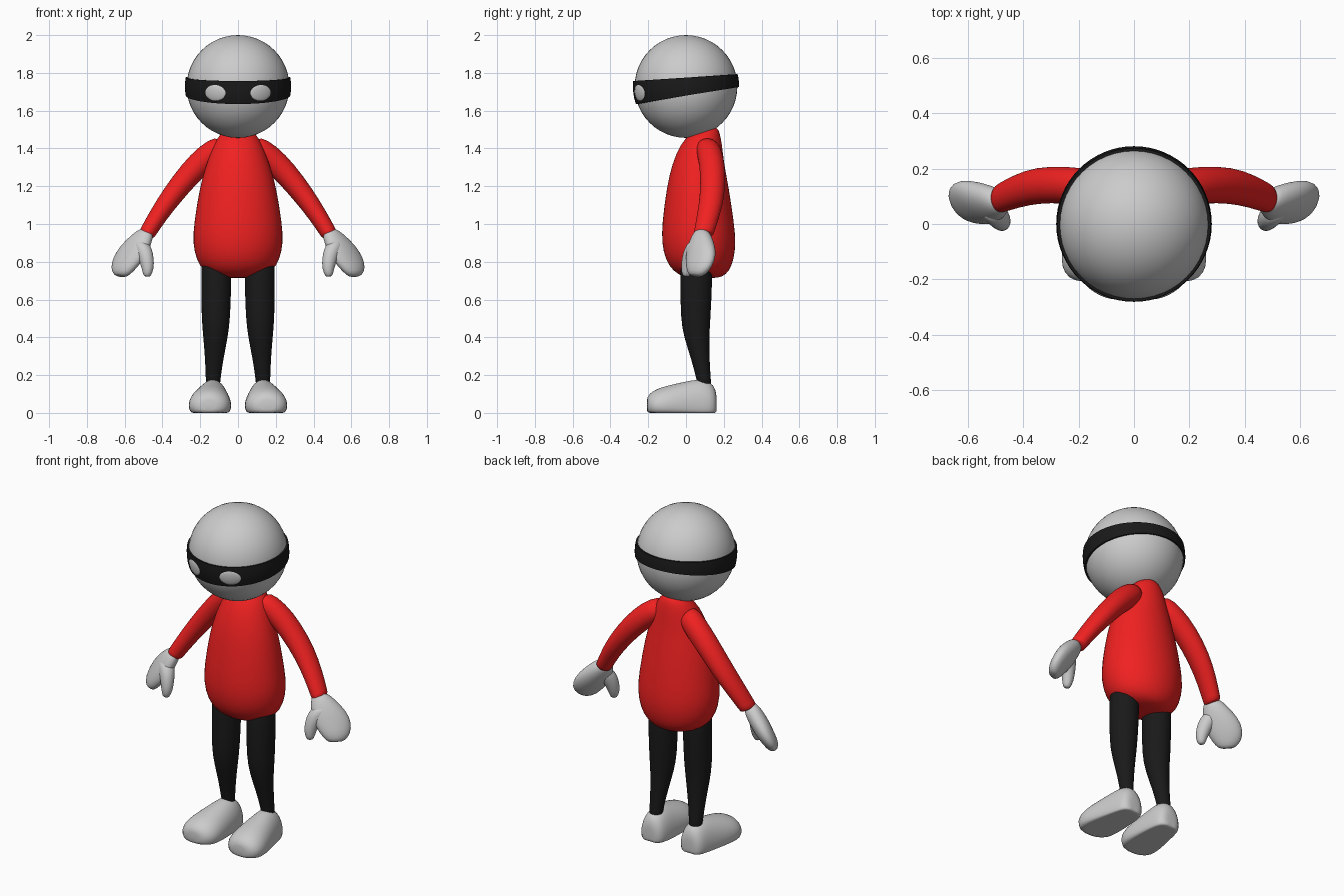
import bpy, bmesh
from math import sin, cos, pi, sqrt, radians
from mathutils import Vector

if "Cube" in bpy.data.objects:
    bpy.data.objects.remove(bpy.data.objects["Cube"])

HEAD = Vector((0, 0, 1.728))
R = 0.272


def material(name, color):
    m = bpy.data.materials.new(name)
    m.diffuse_color = color
    m.use_nodes = True
    m.node_tree.nodes["Principled BSDF"].inputs["Base Color"].default_value = m.diffuse_color
    return m


RED = material("red_cloth", (0.88, 0.015, 0.015, 1))
BLACK = material("black_cloth", (0.01, 0.01, 0.01, 1))


def finish(name, bm, mat=None, mirror=False, subdiv=0):
    bmesh.ops.recalc_face_normals(bm, faces=bm.faces)
    for f in bm.faces:
        f.smooth = True
    me = bpy.data.meshes.new(name)
    bm.to_mesh(me)
    bm.free()
    ob = bpy.data.objects.new(name, me)
    bpy.context.collection.objects.link(ob)
    if mat:
        me.materials.append(mat)
    if mirror:
        ob.modifiers.new("mirror", 'MIRROR').use_mirror_merge = False
    if subdiv:
        s = ob.modifiers.new("smooth", 'SUBSURF')
        s.levels = s.render_levels = subdiv
    return ob


def loft(bm, rings, u, v=None, n=24, floor=None):
    """Skin elliptical rings (centre, half size along u, half size along v)."""
    u = Vector(u).normalized()
    pts = [Vector(r[0]) for r in rings]
    loops = []
    for i, (c, a, b) in enumerate(rings):
        t = pts[min(i + 1, len(pts) - 1)] - pts[max(i - 1, 0)]
        w = Vector(v) if v else t.cross(u).normalized()
        loop = []
        for k in range(n):
            p = pts[i] + u * a * cos(2 * pi * k / n) + w * b * sin(2 * pi * k / n)
            if floor is not None:
                p.z = max(p.z, floor)
            loop.append(bm.verts.new(p))
        loops.append(loop)
    for A, B in zip(loops, loops[1:]):
        for k in range(n):
            bm.faces.new((A[k], A[(k + 1) % n], B[(k + 1) % n], B[k]))
    for loop in (loops[0], loops[-1]):
        mid = bm.verts.new(sum((q.co for q in loop), Vector()) / n)
        for k in range(n):
            bm.faces.new((loop[k], loop[(k + 1) % n], mid))


# Head
bm = bmesh.new()
bmesh.ops.create_uvsphere(bm, u_segments=48, v_segments=24, radius=R)
bmesh.ops.translate(bm, verts=bm.verts, vec=HEAD)
finish("head", bm)

# Mask band: tall at the front, narrow and higher at the back
bm = bmesh.new()
N, loops = 64, []
for i in range(N):
    a = 2 * pi * i / N
    back = sin(a)
    top, bot = 1.775 + 0.018 * back, 1.68 - 0.045 * -back
    zs = [bot + (top - bot) * k / 4 for k in range(5)]
    sec = [(z, 0.281) for z in zs] + [(top, 0.258), (bot, 0.258)]
    loop = []
    for z, r in sec:
        h = sqrt(r * r - (z - HEAD.z) ** 2)
        loop.append(bm.verts.new((h * cos(a), h * sin(a), z)))
    loops.append(loop)
for i in range(N):
    A, B = loops[i], loops[(i + 1) % N]
    for k in range(7):
        bm.faces.new((A[k], B[k], B[(k + 1) % 7], A[(k + 1) % 7]))
band = finish("mask_band", bm, BLACK)
bpy.context.view_layer.objects.active = band
band.select_set(True)
bpy.ops.object.shade_smooth_by_angle(angle=radians(35))
band.select_set(False)

# Eyes: thin oval pads wrapped on the head
bm = bmesh.new()
bmesh.ops.create_uvsphere(bm, u_segments=32, v_segments=12, radius=1)
for p in bm.verts:
    az, el = radians(26 + 12.6 * p.co.x), radians(-7 + 8.8 * p.co.y)
    r = 0.28 + 0.006 * p.co.z
    p.co = HEAD + r * Vector((sin(az) * cos(el), -cos(az) * cos(el), sin(el)))
finish("eyes", bm, mirror=True)

# Torso: z, y centre, half depth, half width
bm = bmesh.new()
torso = [(.714, .09, .06, .06), (.72, .09, .105, .12), (.75, .08, .15, .185),
         (.81, .072, .183, .223), (.9, .068, .198, .242), (1.0, .064, .193, .236),
         (1.2, .062, .165, .204), (1.32, .064, .138, .168), (1.42, .08, .112, .13),
         (1.48, .1, .08, .095), (1.512, .122, .045, .05)]
loft(bm, [((0, y, z), a, b) for z, y, a, b in torso], (0, 1, 0), (1, 0, 0))
finish("torso", bm, RED, subdiv=1)

# Arms
bm = bmesh.new()
loft(bm, [((.08, .11, 1.42), .065, .06), ((.16, .13, 1.36), .068, .07),
          ((.25, .143, 1.275), .067, .064), ((.35, .14, 1.15), .066, .057),
          ((.42, .12, 1.05), .061, .049), ((.478, .095, .955), .054, .044),
          ((.485, .092, .942), .052, .042)], (0, 1, 0))
finish("arms", bm, RED, mirror=True, subdiv=1)

# Mitten hands with a thumb
bm = bmesh.new()
loft(bm, [((.485, .09, .965), .04, .03), ((.503, .087, .935), .065, .046),
          ((.55, .083, .87), .1, .052), ((.585, .075, .81), .102, .047),
          ((.613, .062, .76), .08, .04), ((.622, .05, .725), .045, .026)], (1, 1, 0))
loft(bm, [((.52, .06, .91), .045, .04), ((.505, .042, .87), .058, .045),
          ((.487, .02, .82), .045, .04), ((.477, .005, .765), .034, .032),
          ((.482, .0, .722), .02, .02)], (1, 1, 0), n=16)
finish("hands", bm, mirror=True, subdiv=1)

# Legs: z, x centre, y centre, half depth, half width
bm = bmesh.new()
legs = [(.85, .115, .055, .085, .08), (.7, .115, .055, .085, .08),
        (.5, .117, .05, .08, .077), (.4, .119, .056, .067, .065),
        (.28, .126, .077, .048, .048), (.18, .132, .093, .038, .039),
        (.13, .132, .1, .036, .037)]
loft(bm, [((x, y, z), a, b) for z, x, y, a, b in legs], (0, 1, 0), (1, 0, 0))
finish("legs", bm, BLACK, mirror=True, subdiv=1)

# Feet: y, x centre, half width, top height
bm = bmesh.new()
feet = [(.162, .132, .04, .1), (.148, .132, .07, .15), (.1, .132, .082, .182),
        (.03, .137, .094, .174), (-.06, .145, .109, .154), (-.13, .15, .116, .137),
        (-.18, .153, .1, .115), (-.207, .155, .06, .085)]
loft(bm, [((x, y, .04), w, t - .04) for y, x, w, t in feet],
     (1, 0, 0), (0, 0, 1), floor=0.0)
finish("feet", bm, mirror=True, subdiv=1)
